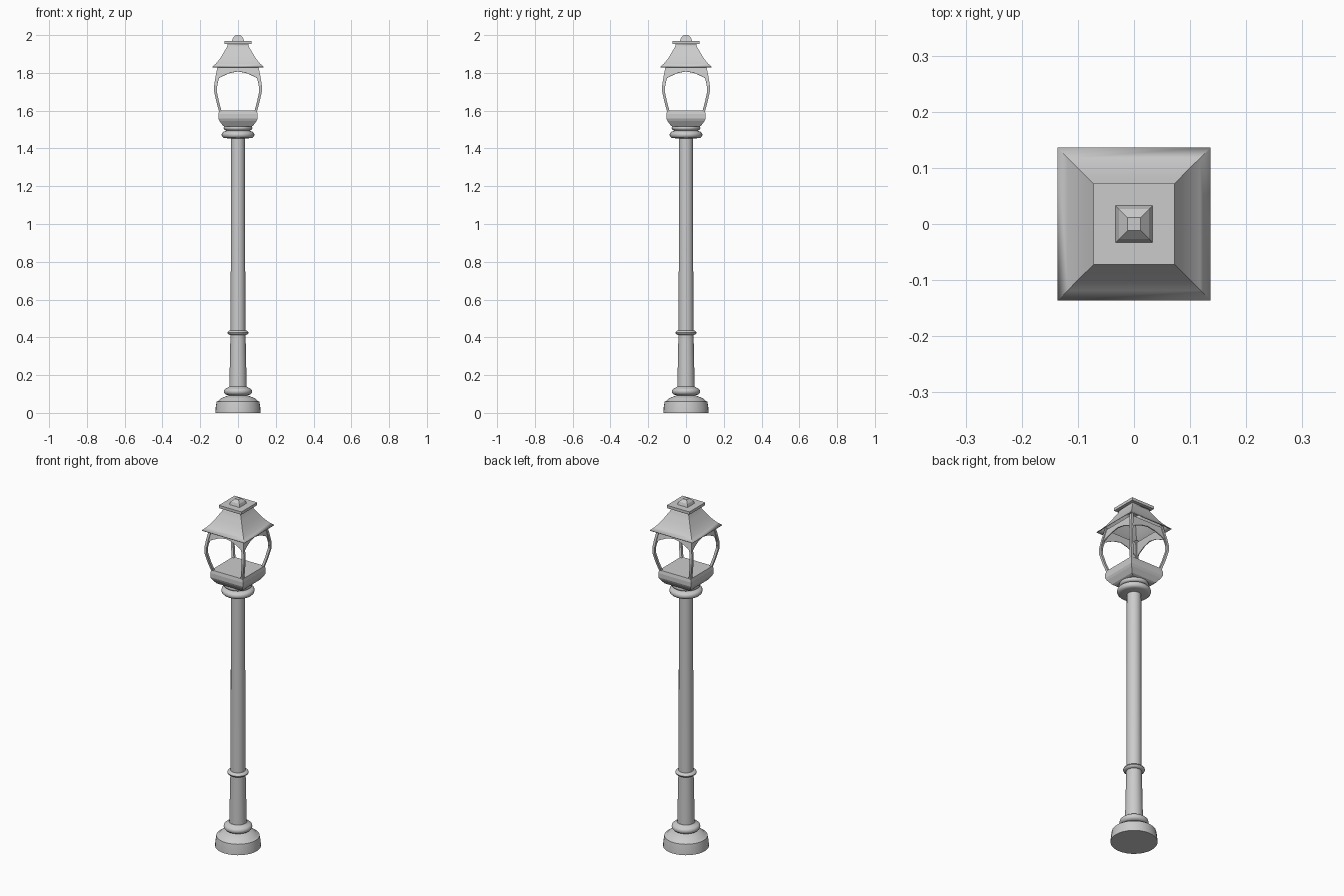
import bpy, math
from mathutils import Vector

if "Cube" in bpy.data.objects:
    bpy.data.objects.remove(bpy.data.objects["Cube"])


def make(name, verts, faces, smooth=None):
    me = bpy.data.meshes.new(name)
    me.from_pydata(verts, [], faces)
    me.update()
    ob = bpy.data.objects.new(name, me)
    bpy.context.collection.objects.link(ob)
    bpy.ops.object.select_all(action='DESELECT')
    ob.select_set(True)
    bpy.context.view_layer.objects.active = ob
    if smooth:
        bpy.ops.object.shade_smooth_by_angle(angle=math.radians(smooth))
    return ob


def stack(name, profile, n, caps=True, smooth=None):
    """Stack n-sided rings; for n=4 the radius is the half width.
    Profile entries are (r, z) or (r, z, cx, cy)."""
    verts, faces = [], []
    k = math.sqrt(2) if n == 4 else 1
    off = math.pi / 4 if n == 4 else 0
    for p in profile:
        r, z = p[:2]
        cx, cy = p[2:] if len(p) == 4 else (0, 0)
        for i in range(n):
            a = off + 2 * math.pi * i / n
            verts.append((cx + r * k * math.cos(a), cy + r * k * math.sin(a), z))
    for j in range(len(profile) - 1):
        for i in range(n):
            a, b = j * n + i, j * n + (i + 1) % n
            faces.append((a, b, b + n, a + n))
    if caps:
        faces.append(tuple(reversed(range(n))))
        faces.append(tuple(range(len(verts) - n, len(verts))))
    return make(name, verts, faces, smooth)


def ring(r, r_in, z0, z1, steps=6):
    """Half-round moulding profile."""
    h, m = (z1 - z0) / 2, (z0 + z1) / 2
    return [(r_in + (r - r_in) * math.cos(t), m + h * math.sin(t))
            for t in [math.pi * (i / steps - 0.5) for i in range(steps + 1)]]


# Turned post: foot, lower shaft, collars and upper shaft
foot = [(.12, 0), (.118, .03), (.113, .06), (.104, .063), (.092, .077), (.07, .085), (.05, .093)]
stack("post_foot", foot + ring(.075, .056, .095, .132) + [(.047, .14)], 32, smooth=35)
stack("lower_shaft", [(.046, .13), (.040, .415)], 32, smooth=35)
stack("shaft_collar", ring(.056, .036, .412, .437), 32, smooth=35)
stack("upper_shaft", [(.039, .43), (.037, 1.46)], 32, smooth=35)
stack("post_capital", [(.036, 1.452)] + ring(.087, .07, 1.455, 1.49) + [(.062, 1.494)]
      + ring(.076, .064, 1.496, 1.522), 32, smooth=35)

# Square lantern tray
stack("lantern_base", [(.07, 1.515), (.08, 1.52), (.098, 1.545), (.104, 1.558),
                       (.104, 1.582), (.100, 1.6)], 4)

# Bulging corner bars
BAR = [(.092, 1.59), (.107, 1.645), (.119, 1.70), (.119, 1.735), (.112, 1.78), (.098, 1.85)]


def bulge(z):
    for (d0, z0), (d1, z1) in zip(BAR, BAR[1:]):
        if z <= z1:
            return d0 + (d1 - d0) * (z - z0) / (z1 - z0)
    return BAR[-1][0]


for i, (sx, sy) in enumerate([(-1, -1), (1, -1), (1, 1), (-1, 1)]):
    stack("corner_bar_%d" % (i + 1), [(.007, z, sx * d, sy * d) for d, z in BAR], 4)

# Arched valance on each side, between the bars
half = [((.118, 1.70), (.114, 1.70)), ((.117, 1.74), (.108, 1.745)),
        ((.113, 1.77), (.100, 1.772)), ((.10, 1.84), (.088, 1.780)),
        ((.05, 1.84), (.045, 1.799)), ((0, 1.84), (0, 1.808))]
pairs = half + [tuple((-x, z) for x, z in p) for p in reversed(half[:-1])]
for s in range(4):
    verts = []
    for pair in pairs:
        for x, z in pair:
            v = Vector((x, -bulge(z)))
            for _ in range(s):
                v = Vector((-v.y, v.x))
            verts.append((v.x, v.y, z))
    faces = [(2 * i, 2 * i + 1, 2 * i + 3, 2 * i + 2) for i in range(len(pairs) - 1)]
    ob = make("arched_valance_%d" % (s + 1), verts, faces)
    mod = ob.modifiers.new("thickness", 'SOLIDIFY')
    mod.thickness, mod.offset = .005, 0

# Flared hollow roof
roof = stack("roof", [(.136, 1.832), (.118, 1.848), (.101, 1.868), (.085, 1.892), (.070, 1.918),
                      (.058, 1.938), (.054, 1.955)], 4, caps=False, smooth=35)
mod = roof.modifiers.new("thickness", 'SOLIDIFY')
mod.thickness, mod.offset = .004, -1

# Roof cap and finial
stack("roof_cap", [(.072, 1.953), (.072, 1.969)], 4)
stack("finial", [(.033, 1.968), (.027, 1.985), (.012, 2.0)], 4)
